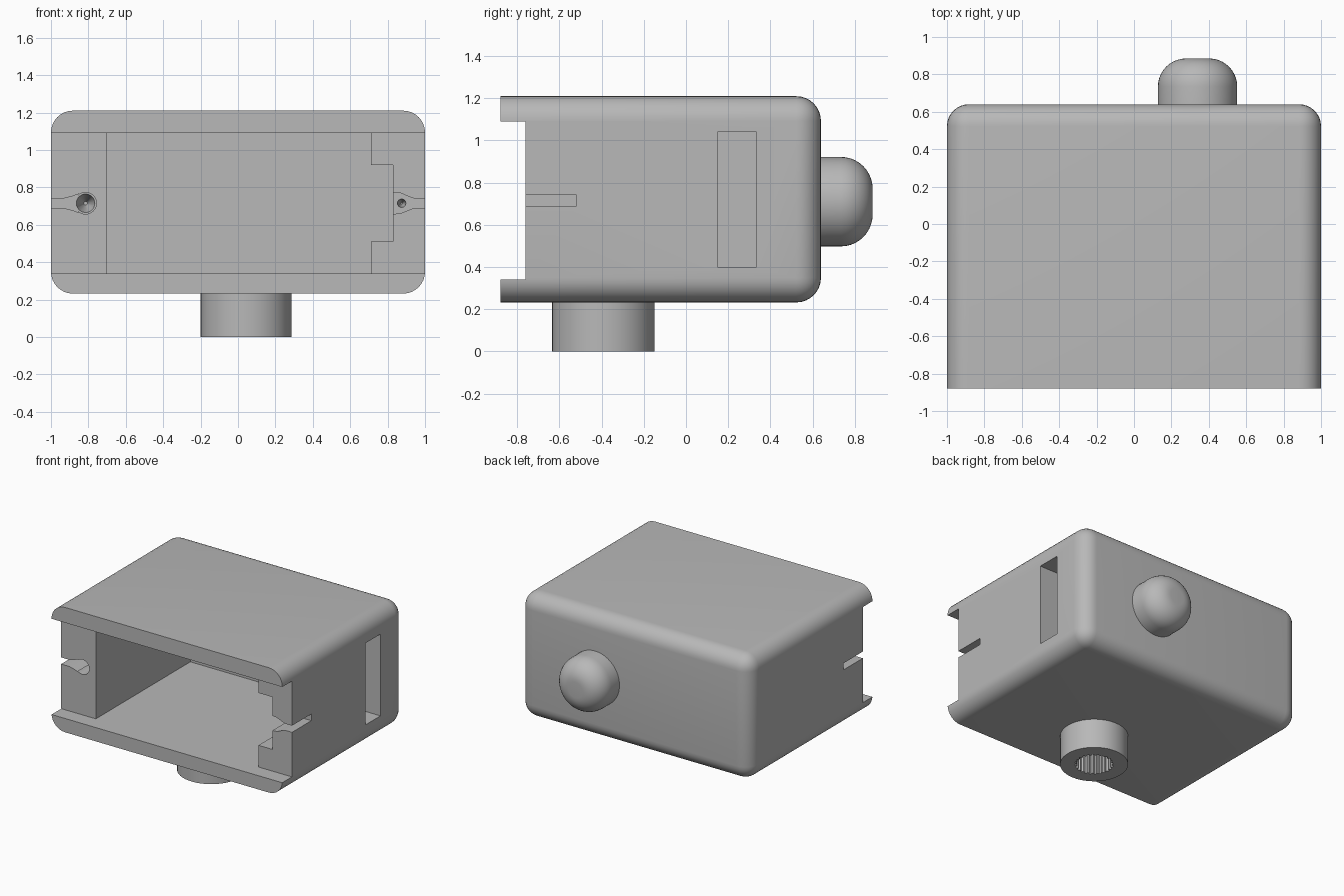
import bpy, bmesh
from math import sin, cos, pi, radians
from mathutils import Matrix, Vector

if "Cube" in bpy.data.objects:
    bpy.data.objects.remove(bpy.data.objects["Cube"])

grey = bpy.data.materials.new("plain grey")
grey.use_nodes = True
grey.diffuse_color = (0.48, 0.48, 0.48, 1)
grey.node_tree.nodes["Principled BSDF"].inputs["Base Color"].default_value = grey.diffuse_color


def make(name, bm):
    bmesh.ops.recalc_face_normals(bm, faces=bm.faces)
    mesh = bpy.data.meshes.new(name)
    bm.to_mesh(mesh)
    bm.free()
    mesh.materials.append(grey)
    ob = bpy.data.objects.new(name, mesh)
    bpy.context.collection.objects.link(ob)
    return ob


def box_mesh(x, y, z):
    bm = bmesh.new()
    bmesh.ops.create_cube(bm, size=1)
    for v in bm.verts:
        v.co = Vector([r[0] if c < 0 else r[1] for c, r in zip(v.co, (x, y, z))])
    return bm


def rod_mesh(r1, r2, depth, centre, along_y=False, sides=48):
    bm = bmesh.new()
    turn = Matrix.Rotation(radians(-90), 4, 'X') if along_y else Matrix()
    bmesh.ops.create_cone(bm, cap_ends=True, segments=sides, radius1=r1, radius2=r2,
                          depth=depth, matrix=Matrix.Translation(centre) @ turn)
    return bm


def prism_mesh(points, step):
    bm = bmesh.new()
    face = bm.faces.new([bm.verts.new(p) for p in points])
    out = bmesh.ops.extrude_face_region(bm, geom=[face])["geom"]
    bmesh.ops.translate(bm, vec=step, verts=[g for g in out if isinstance(g, bmesh.types.BMVert)])
    return bm


def select_only(ob):
    bpy.ops.object.select_all(action='DESELECT')
    ob.select_set(True)
    bpy.context.view_layer.objects.active = ob


def cut(target, bm):
    cutter = make("cutter", bm)
    cutter.hide_render = True
    mod = target.modifiers.new("cut", 'BOOLEAN')
    mod.operation, mod.solver, mod.object = 'DIFFERENCE', 'EXACT', cutter
    select_only(target)
    bpy.ops.object.modifier_apply(modifier=mod.name)
    bpy.data.objects.remove(cutter)


def smooth(ob):
    select_only(ob)
    bpy.ops.object.shade_smooth_by_angle(angle=radians(30))


# Rounded housing, with a flat front end
FRONT, MID = -0.88, 0.715
bm = box_mesh((-1, 1), (FRONT, 0.64), (0.232, 1.21))
edges = [e for e in bm.edges if any(v.co.y > 0 for v in e.verts)]
bmesh.ops.bevel(bm, geom=edges, offset=0.117, segments=8, profile=0.5, affect='EDGES')
housing = make("housing", bm)

# Set back the side walls between the lips, hollow the inside, cut the side window
cut(housing, box_mesh((-1.1, 1.1), (-1, -0.76), (0.34, 1.09)))
cut(housing, box_mesh((-0.70, 0.71), (-0.9, 0.41), (0.34, 1.09)))
cut(housing, box_mesh((0.6, 0.83), (-0.9, 0.41), (0.51, 0.92)))
cut(housing, box_mesh((0.6, 1.1), (0.15, 0.335), (0.40, 1.04)))

# Flared wire slits in both side walls
left_half = [(1.05, 0.026), (0.94, 0.026), (0.91, 0.037), (0.87, 0.054), (0.80, 0.06)]
right_half = [(-1.05, 0.026), (-0.93, 0.026), (-0.89, 0.036), (-0.85, 0.05)]
right_half += [(-0.815 + 0.058 * sin(a * pi / 12), 0.058 * cos(a * pi / 12)) for a in range(-3, 6)]
right_half += [(-0.757, 0.004)]
for half in (left_half, right_half):
    outline = [(x, -0.9, MID + w) for x, w in half]
    outline += [(x, -0.9, MID - w) for x, w in reversed(half)]
    cut(housing, prism_mesh(outline, (0, 0.38, 0)))

# Screw holes behind the slits
cut(housing, rod_mesh(0.055, 0.01, 0.16, (-0.815, -0.46, MID), True, 24))
cut(housing, rod_mesh(0.025, 0.005, 0.16, (0.875, -0.46, MID), True, 16))
smooth(housing)

# Domed knob on the back
bm = rod_mesh(0.212, 0.212, 0.285, (0.34, 0.7425, 0.71), True)
rim = [e for e in bm.edges if all(v.co.y > 0.8 for v in e.verts)]
bmesh.ops.bevel(bm, geom=rim, offset=0.15, segments=10, profile=0.5, affect='EDGES')
smooth(make("back_knob", bm))

# Round socket underneath, with a splined bore
cx, cy = 0.043, -0.392
socket = make("bottom_socket", rod_mesh(0.243, 0.243, 0.25, (cx, cy, 0.125)))
teeth = 24
star = []
for i in range(teeth * 4):
    r = 0.14 if i % 4 < 2 else 0.127
    a = 2 * pi * i / (teeth * 4)
    star.append((cx + r * cos(a), cy + r * sin(a), -0.05))
cut(socket, prism_mesh(star, (0, 0, 0.27)))
smooth(socket)
